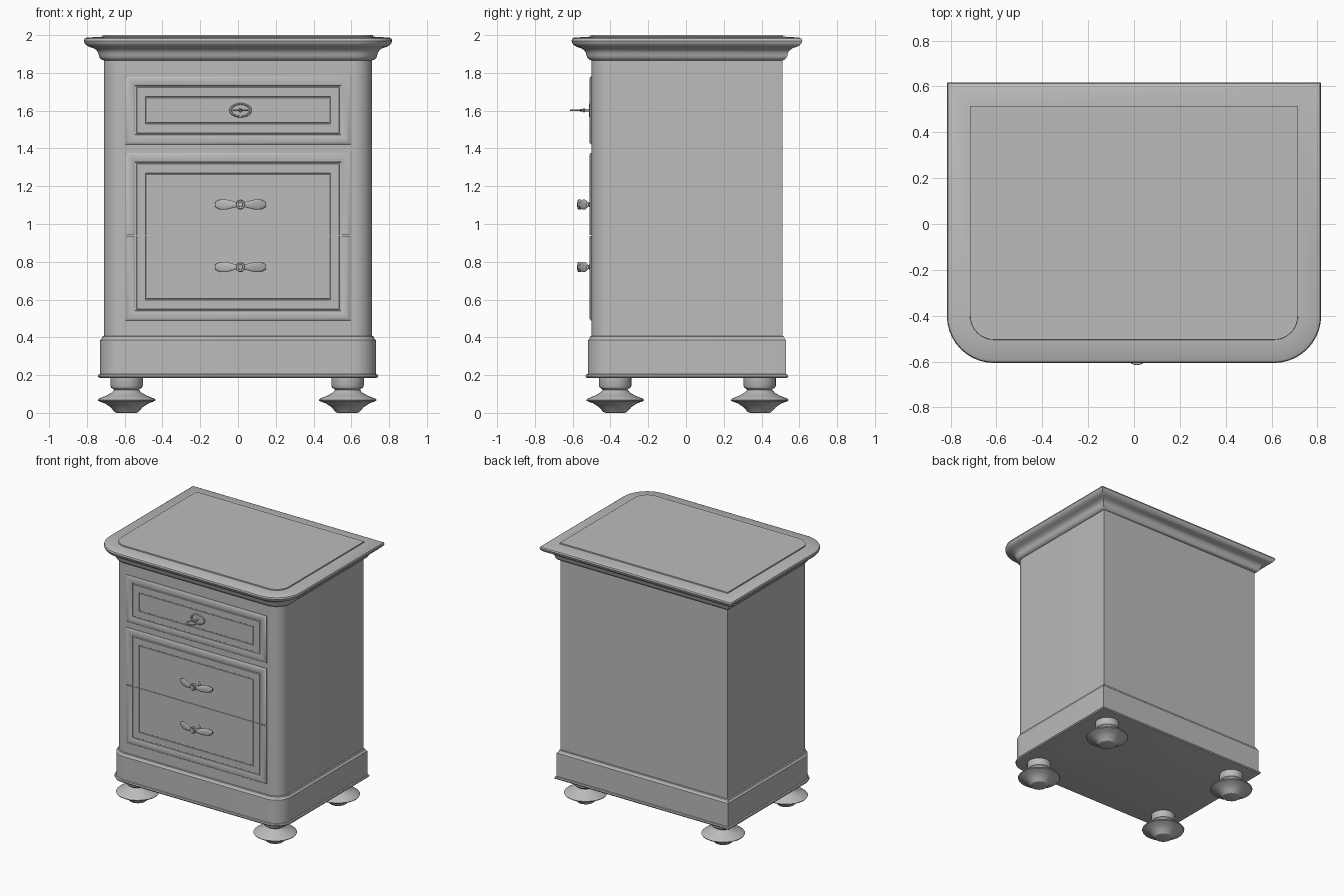
import bpy, bmesh
from math import sin, cos, pi, radians
from mathutils import Vector

cube = bpy.data.objects.get("Cube")
if cube:
    bpy.data.objects.remove(cube)

grey = bpy.data.materials.new("plain grey")
grey.use_nodes = True
COLOUR = (0.5, 0.5, 0.5, 1)
grey.diffuse_color = COLOUR
grey.node_tree.nodes["Principled BSDF"].inputs["Base Color"].default_value = COLOUR


def loft(name, rings, angle=30, gap=None, closed=False):
    """Bridge equal rings of points; cap the ends, or join them if closed."""
    bm = bmesh.new()
    loops = [[bm.verts.new(p) for p in ring] for ring in rings]
    pairs = list(zip(loops, loops[1:]))
    if closed:
        pairs.append((loops[-1], loops[0]))
    else:
        bm.faces.new(loops[0])
        bm.faces.new(loops[-1])
    n = len(loops[0])
    for a, b in pairs:
        for i in range(n):
            j = (i + 1) % n
            bm.faces.new((a[i], a[j], b[j], b[i]))
    # Cut a horizontal seam between two heights
    if gap:
        for z in gap:
            geom = bm.verts[:] + bm.edges[:] + bm.faces[:]
            bmesh.ops.bisect_plane(bm, geom=geom, plane_co=(0, 0, z), plane_no=(0, 0, 1))
        strip = [f for f in bm.faces if gap[0] < f.calc_center_median().z < gap[1]
                 and all(gap[0] - 0.001 < v.co.z < gap[1] + 0.001 for v in f.verts)]
        bmesh.ops.delete(bm, geom=strip, context='FACES')
        bmesh.ops.holes_fill(bm, edges=[e for e in bm.edges if e.is_boundary], sides=0)
    bmesh.ops.recalc_face_normals(bm, faces=bm.faces)
    mesh = bpy.data.meshes.new(name)
    bm.to_mesh(mesh)
    bm.free()
    mesh.materials.append(grey)
    obj = bpy.data.objects.new(name, mesh)
    bpy.context.collection.objects.link(obj)
    bpy.ops.object.select_all(action='DESELECT')
    obj.select_set(True)
    bpy.context.view_layer.objects.active = obj
    bpy.ops.object.shade_smooth_by_angle(angle=radians(angle))
    return obj


def outline(grow, z):
    """Cabinet plan: square back corners, round front corners."""
    arc = [pi / 2 * i / 10 for i in range(11)]
    r = 0.1 + grow
    pts = [(0.71 + grow, 0.51 + grow, z), (-0.71 - grow, 0.51 + grow, z)]
    pts += [(-0.61 - r * cos(a), -0.4 - r * sin(a), z) for a in arc]
    pts += [(0.61 + r * sin(a), -0.4 - r * cos(a), z) for a in arc]
    return pts


def moulding(name, profile):
    return loft(name, [outline(g, z) for g, z in profile])


def ellipse(centre, u, v, n=24):
    c, u, v = Vector(centre), Vector(u), Vector(v)
    return [c + u * cos(2 * pi * i / n) + v * sin(2 * pi * i / n) for i in range(n)]


def turned_forward(name, x, z, profile, stretch=1.0):
    """Turn a (radius, y) profile around an axis pointing at the front."""
    return loft(name, [ellipse((x, y, z), (r, 0, 0), (0, 0, r * stretch)) for r, y in profile])


# Carcass, plinth and moulded top
moulding("carcass", [(0, 0.3), (0, 1.9)])
moulding("plinth", [(0.02, 0.185), (0.028, 0.187), (0.032, 0.195), (0.028, 0.203),
                    (0.02, 0.206), (0.02, 0.385), (0.012, 0.392), (0.008, 0.405), (0, 0.408)])
moulding("top", [(0, 1.866), (0.012, 1.87), (0.022, 1.88), (0.027, 1.893), (0.03, 1.907),
                 (0.04, 1.921), (0.056, 1.931), (0.078, 1.938), (0.092, 1.946), (0.102, 1.957),
                 (0.106, 1.97), (0.102, 1.981), (0.09, 1.987), (0.005, 1.992), (0.004, 2), (0, 2)])

# Turned feet
FOOT = [(0.05, 0), (0.062, 0.004), (0.085, 0.03), (0.115, 0.05), (0.15, 0.063), (0.153, 0.069),
        (0.146, 0.076), (0.105, 0.092), (0.078, 0.108), (0.066, 0.122), (0.07, 0.127),
        (0.081, 0.133), (0.086, 0.145), (0.086, 0.19)]
for side, x in (("right", -0.59), ("left", 0.58)):
    for place, y in (("front", -0.375), ("back", 0.39)):
        loft(f"{place}_{side}_foot", [ellipse((x, y, z), (r, 0, 0), (0, r, 0)) for r, z in FOOT])

# Framed drawer fronts: inset from the edge, and height off the carcass
FRAME = [(0, -0.01), (0, 0.004), (0.006, 0.009), (0.016, 0.012), (0.03, 0.012), (0.042, 0.01),
         (0.05, 0.006), (0.052, 0.001), (0.058, 0.001), (0.06, 0.004), (0.107, 0.004),
         (0.109, 0.001), (0.113, 0.001), (0.115, 0.004)]


def drawer_front(name, low, high, gap=None):
    rings = []
    for inset, out in FRAME:
        x, y = 0.596 - inset, -0.5 - out
        a, b = low + inset, high - inset
        rings.append([(-x, y, a), (x, y, a), (x, y, b), (-x, y, b)])
    loft(name, rings, 25, gap)


drawer_front("upper_drawer", 1.422, 1.782)
drawer_front("lower_drawers", 0.49, 1.377, (0.937, 0.943))

# Propeller shaped pulls, bowed back towards the drawer at both ends
MID = 0.013
for name, z in (("middle", 1.103), ("bottom", 0.772)):
    rings = []
    for i in range(25):
        t = i / 12 - 1
        s = abs(t)
        half = 0.011 + 0.016 * sin(pi / 2 * min(1, s / 0.65)) ** 2
        if s > 0.7:
            half *= max(0.15, 1 - ((s - 0.7) / 0.3) ** 2) ** 0.5
        y = -0.566 + 0.045 * s ** 1.5
        rings.append(ellipse((MID + 0.136 * t, y, z), (0, 0.006, 0), (0, 0, half), 12))
    loft(f"{name}_pull", rings, 50)
    turned_forward(f"{name}_pull_post", MID, z, [
        (0.02, -0.5), (0.02, -0.508), (0.011, -0.514), (0.011, -0.55), (0.026, -0.556),
        (0.026, -0.57), (0.022, -0.574), (0.014, -0.572), (0.012, -0.576), (0.004, -0.577)])

# Oval keyhole plate with a raised rim
turned_forward("keyhole_plate", MID, 1.602, [
    (0.06, -0.5), (0.06, -0.509), (0.056, -0.513), (0.049, -0.513), (0.046, -0.508),
    (0.01, -0.508)], 0.64)

# Key: shank, collar and flat oval bow
turned_forward("key_shank", MID, 1.602, [
    (0.007, -0.5), (0.007, -0.535), (0.012, -0.537), (0.012, -0.543), (0.007, -0.545),
    (0.006, -0.56)])
bow = []
for i in range(32):
    a = 2 * pi * i / 32
    out = Vector((cos(a), sin(a), 0))
    centre = (MID + 0.036 * cos(a), -0.582 + 0.027 * sin(a), 1.602)
    bow.append(ellipse(centre, out * 0.006, (0, 0, 0.005), 8))
loft("key_bow", bow, 60, closed=True)
